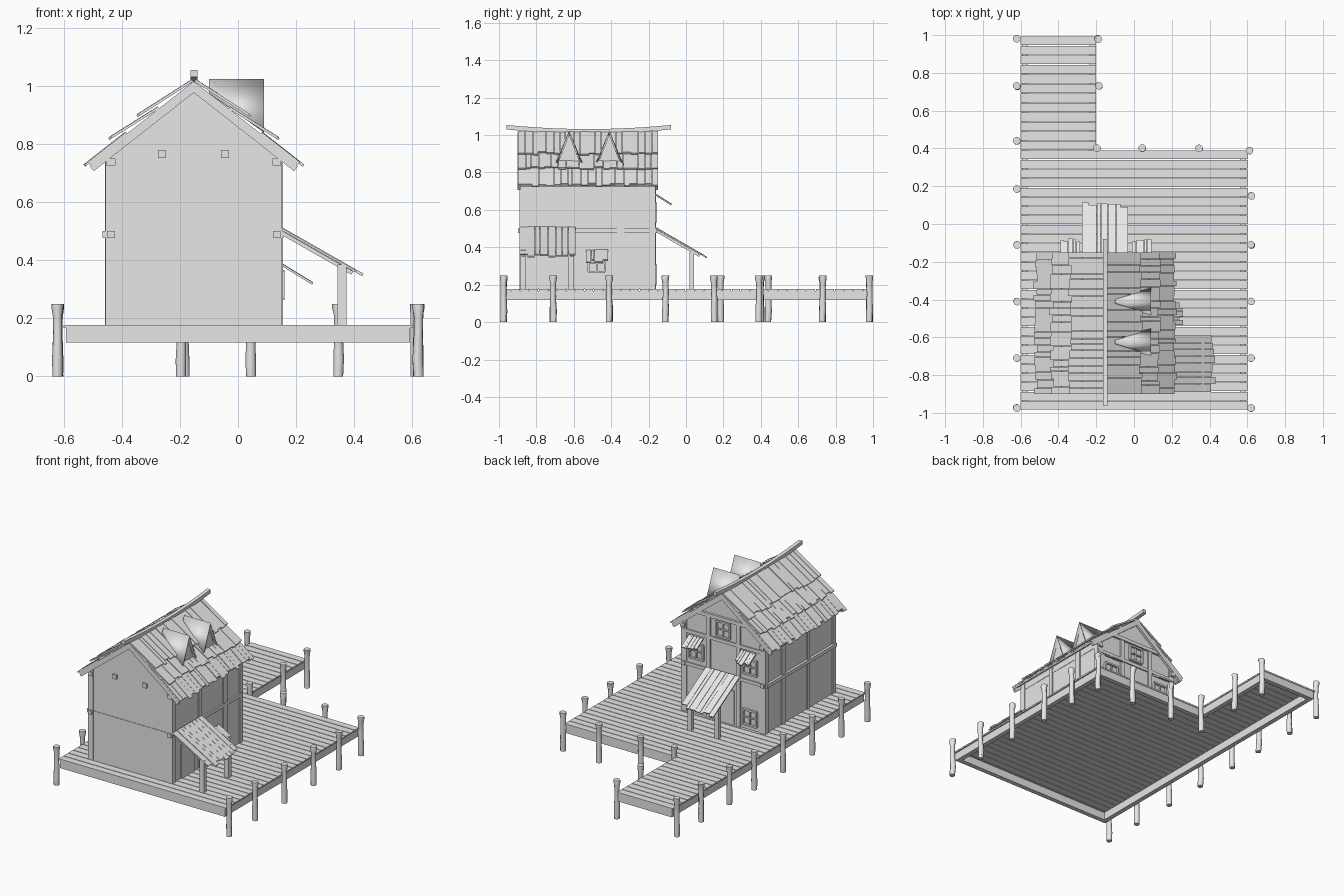
import bpy, bmesh, random
from mathutils import Matrix, Vector

random.seed(4)
if "Cube" in bpy.data.objects:
    bpy.data.objects.remove(bpy.data.objects["Cube"])

grey = bpy.data.materials.new("plain_grey")
grey.use_nodes = True
grey.diffuse_color = (0.8, 0.8, 0.8, 1)
for node in grey.node_tree.nodes:
    if node.type == "BSDF_PRINCIPLED":
        node.inputs["Base Color"].default_value = (0.8, 0.8, 0.8, 1)

X, Y, Z = Vector((1, 0, 0)), Vector((0, 1, 0)), Vector((0, 0, 1))


def finish(name, bm, smooth=False):
    bmesh.ops.recalc_face_normals(bm, faces=bm.faces)
    mesh = bpy.data.meshes.new(name)
    bm.to_mesh(mesh)
    bm.free()
    mesh.materials.append(grey)
    ob = bpy.data.objects.new(name, mesh)
    bpy.context.collection.objects.link(ob)
    if smooth:
        bpy.ops.object.select_all(action="DESELECT")
        ob.select_set(True)
        bpy.context.view_layer.objects.active = ob
        bpy.ops.object.shade_smooth_by_angle()
    return ob


def box(bm, lo, hi, frame=Matrix()):
    lo, hi = Vector(lo), Vector(hi)
    m = frame @ Matrix.Translation((lo + hi) / 2) @ Matrix.Diagonal((*(hi - lo), 1))
    bmesh.ops.create_cube(bm, size=1, matrix=m)


def boxes(name, pairs):
    bm = bmesh.new()
    for lo, hi in pairs:
        box(bm, lo, hi)
    return finish(name, bm)


def axes(origin, a, b, c):
    m = Matrix((a, b, c)).transposed().to_4x4()
    m.translation = origin
    return m


def boards(bm, start, end, along, total, count, jitter=0.012, thick=0.007):
    """Row of uneven boards laid from start down to end, repeated along an axis."""
    start, end = Vector(start), Vector(end)
    down = (end - start).normalized()
    up = along.cross(down)
    if up.z < 0:
        up = -up
    frame = axes(start, along, down, up)
    cuts = [0] + [(i + random.uniform(-0.25, 0.25)) * total / count for i in range(1, count)] + [total]
    for a, b in zip(cuts, cuts[1:]):
        length = (end - start).length + random.uniform(-jitter, jitter)
        box(bm, (a + 0.001, 0, 0), (b - 0.001, length, thick + random.uniform(0, 0.003)), frame)


def prism(bm, profile, y0, y1):
    """Extrude an x-z outline along y."""
    face = bm.faces.new([bm.verts.new((x, y0, z)) for x, z in profile])
    new = bmesh.ops.extrude_face_region(bm, geom=[face])["geom"]
    bmesh.ops.translate(bm, vec=(0, y1 - y0, 0), verts=[v for v in new if isinstance(v, bmesh.types.BMVert)])


# Deck planks and the frame beneath them
bm = bmesh.new()
for y0, y1, x1, n in ((-0.985, 0.39, 0.6, 28), (0.39, 0.995, -0.2, 12)):
    step = (y1 - y0) / n
    for i in range(n):
        box(bm, (-0.6, y0 + i * step + 0.002, 0.167), (x1, y0 + (i + 1) * step - 0.002, 0.177))
finish("deck_planks", bm)
boxes("deck_frame", [
    ((-0.592, -0.98, 0.117), (-0.562, 0.99, 0.167)),
    ((0.562, -0.98, 0.117), (0.592, 0.385, 0.167)),
    ((-0.562, -0.98, 0.117), (0.562, -0.95, 0.167)),
    ((-0.2, 0.355, 0.117), (0.562, 0.385, 0.167)),
    ((-0.235, 0.385, 0.117), (-0.205, 0.99, 0.167)),
    ((-0.562, 0.96, 0.117), (-0.235, 0.99, 0.167)),
])

# Mooring posts, slightly waisted with a flared cap
spots = [(s * 0.62, y) for s in (-1, 1) for y in (-0.975, -0.71, -0.41, -0.11)]
spots += [(-0.62, y) for y in (0.185, 0.44, 0.73, 0.98)]
spots += [(0.62, 0.15), (0.61, 0.39), (0.345, 0.4), (0.045, 0.4), (-0.195, 0.4), (-0.185, 0.73), (-0.19, 0.98)]
profile = [(0.017, 0), (0.018, 0.06), (0.015, 0.15), (0.016, 0.21), (0.02, 0.235), (0.02, 0.25)]
bm = bmesh.new()
for x, y in spots:
    rings = []
    for r, z in profile:
        sway = random.uniform(-0.002, 0.002)
        ring = bmesh.ops.create_circle(bm, segments=12, radius=r,
                                       matrix=Matrix.Translation((x + sway, y - sway, z)))
        rings.append(ring["verts"])
    for lo, hi in zip(rings, rings[1:]):
        for i in range(12):
            j = (i + 1) % 12
            bm.faces.new((lo[i], lo[j], hi[j], hi[i]))
    bm.faces.new(rings[0])
    bm.faces.new(rings[-1])
finish("mooring_posts", bm, True)

# House body
MID, FRONT, BACK, LEFT, RIGHT = -0.152, -0.884, -0.17, -0.45, 0.146
bm = bmesh.new()
prism(bm, [(LEFT, 0.177), (RIGHT, 0.177), (RIGHT, 0.775), (MID, 1.005), (LEFT, 0.775)], FRONT, BACK)
finish("walls", bm)

# Timber framing
beams = []
for x0, x1 in ((-0.456, -0.418), (0.113, 0.152)):
    for y0, y1 in ((-0.889, -0.855), (-0.197, -0.164)):
        beams.append(((x0, y0, 0.177), (x1, y1, 0.78)))
for y0, y1 in ((-0.62, -0.592), (-0.37, -0.33)):
    beams.append(((LEFT - 0.008, y0, 0.177), (LEFT + 0.01, y1, 0.77)))
    beams.append(((RIGHT - 0.01, y0, 0.177), (RIGHT + 0.008, y1, 0.77)))
for x0, x1 in ((-0.466, -0.43), (0.12, 0.156)):
    beams.append(((x0, FRONT, 0.477), (x1, BACK, 0.5)))
for x in (-0.437, 0.133):
    beams.append(((x - 0.013, -0.898, 0.476), (x + 0.013, -0.155, 0.501)))
    beams.append(((x - 0.015, -0.896, 0.725), (x + 0.015, -0.15, 0.75)))
for x in (-0.262, -0.045):
    beams.append(((x - 0.014, -0.897, 0.751), (x + 0.014, -0.87, 0.779)))
    beams.append(((x - 0.014, -0.18, 0.177), (x + 0.014, -0.16, 0.84)))
beams += [
    ((LEFT, -0.887, 0.478), (RIGHT, -0.87, 0.499)),
    ((LEFT, -0.18, 0.478), (RIGHT, -0.162, 0.499)),
    ((LEFT, -0.18, 0.69), (RIGHT, -0.162, 0.712)),
    ((-0.34, -0.18, 0.835), (0.035, -0.156, 0.858)),
]
boxes("timber_frame", beams)
boxes("doors", [((-0.23, BACK, 0.177), (-0.075, BACK + 0.008, 0.4)),
                ((RIGHT, -0.8, 0.177), (RIGHT + 0.008, -0.66, 0.4))])

# Roof: thin slabs, rake boards and three overlapping shingle courses per side
slab, rake, shingles = bmesh.new(), bmesh.new(), bmesh.new()
ridge = Vector((MID, -0.9, 1.012))
for side in (-1, 1):
    s = Vector((side * 0.787, 0, -0.617))
    n = Vector((side * 0.617, 0, 0.787))
    frame = axes(ridge, Y, s, n)
    box(slab, (0, 0, -0.008), (0.75, 0.455, 0.003), frame)
    for y in (0, 0.735):
        box(rake, (y, 0, -0.028), (y + 0.015, 0.46, -0.006), frame)
    for d0, d1, l0, l1 in ((0.29, 0.462, 0.002, 0.002), (0.15, 0.34, 0.002, 0.022), (0.0, 0.215, 0.003, 0.024)):
        boards(shingles, ridge + s * d0 + n * l0, ridge + s * d1 + n * l1, Y, 0.75, 20)
finish("roof_slabs", slab)
finish("rake_boards", rake)
finish("roof_shingles", shingles)

# Ridge beam bowed up at both ends
bm = bmesh.new()
box(bm, (MID - 0.012, -0.96, 1.008), (MID + 0.012, -0.08, 1.032))
for i in range(1, 10):
    bmesh.ops.bisect_plane(bm, geom=bm.verts[:] + bm.edges[:] + bm.faces[:],
                           plane_co=(0, -0.96 + i * 0.088, 0), plane_no=Y)
for v in bm.verts:
    v.co.z += 0.022 * ((v.co.y + 0.52) / 0.44) ** 2
finish("ridge_beam", bm)

# Two pointed dormers: folded cover with a recessed gable
for number, c in enumerate((-0.625, -0.41)):
    bm = bmesh.new()
    for side in (-1, 1):
        pts = [(-0.1, c, 1.02), (0.09, c, 1.02), (0.09, c + side * 0.073, 0.84), (-0.1, c + side * 0.012, 0.975)]
        bm.faces.new([bm.verts.new(p) for p in pts])
    bmesh.ops.remove_doubles(bm, verts=bm.verts, dist=0.0001)
    cover = finish(f"dormer_cover_{number + 1}", bm)
    for p in cover.data.polygons:
        p.use_smooth = True
    mod = cover.modifiers.new("thickness", "SOLIDIFY")
    mod.thickness = 0.008
    mod.offset = 0
    bm = bmesh.new()
    bm.faces.new([bm.verts.new(p) for p in
                  ((0.075, c - 0.066, 0.835), (0.075, c + 0.066, 0.835), (0.075, c, 1.005))])
    finish(f"dormer_gable_{number + 1}", bm)

# Board awnings over doors and windows
bm = bmesh.new()
boards(bm, (0.15, -0.89, 0.503), (0.415, -0.89, 0.352), Y, 0.3, 8, 0.018)
boards(bm, (0.15, -0.535, 0.38), (0.245, -0.535, 0.322), Y, 0.12, 5)
boards(bm, (-0.275, -0.165, 0.5), (-0.275, 0.095, 0.35), X, 0.245, 7, 0.018)
for x in (-0.39, -0.012):
    boards(bm, (x, -0.165, 0.677), (x, -0.09, 0.63), X, 0.105, 5)
finish("awning_boards", bm)
posts = [((0.342, y, 0.177), (0.374, y + 0.03, 0.385)) for y in (-0.885, -0.63)]
posts += [((x, 0.018, 0.177), (x + 0.028, 0.044, 0.375)) for x in (-0.265, -0.07)]
posts += [((0.345, -0.885, 0.36), (0.371, -0.6, 0.385)), ((-0.265, 0.02, 0.35), (-0.042, 0.042, 0.375))]
boxes("awning_posts", posts)
bm = bmesh.new()
for y in (-0.88, -0.62):
    boards(bm, (0.15, y, 0.487), (0.39, y, 0.35), Y, 0.02, 1, 0, 0.012)
for x in (-0.262, -0.062):
    boards(bm, (x, -0.165, 0.484), (x, 0.07, 0.349), X, 0.02, 1, 0, 0.012)
finish("awning_rafters", bm)


# Windows: frame with crossed glazing bars
def window(bm, centre, along, out, w, h, t=0.011):
    frame = axes(Vector(centre), along, Z, out)
    for s in (-1, 1):
        box(bm, (s * w - t / 2, -h, 0), (s * w + t / 2, h, 0.014), frame)
        box(bm, (-w, s * h - t / 2, 0), (w, s * h + t / 2, 0.014), frame)
    box(bm, (-t / 3, -h, 0), (t / 3, h, 0.01), frame)
    box(bm, (-w, -t / 3, 0), (w, t / 3, 0.01), frame)


bm = bmesh.new()
for x, z in ((MID, 0.775), (-0.345, 0.585), (0.04, 0.585), (-0.345, 0.255), (0.04, 0.255)):
    window(bm, (x, BACK, z), X, Y, 0.048, 0.048)
window(bm, (RIGHT, -0.478, 0.315), Y, X, 0.044, 0.046)
finish("windows", bm)
